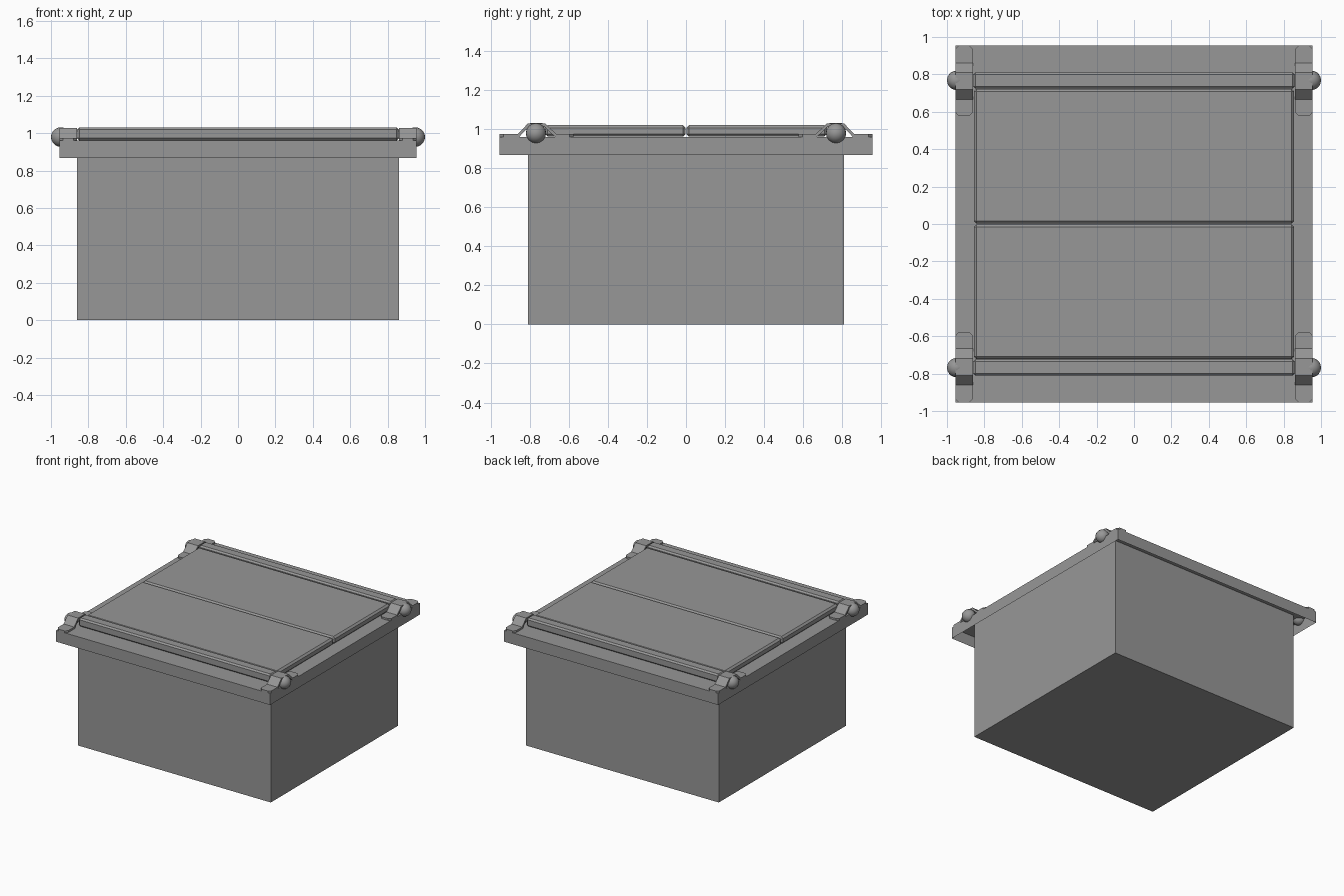
import bpy, bmesh, math
from mathutils import Matrix

cube = bpy.data.objects.get("Cube")
if cube:
    bpy.data.objects.remove(cube, do_unlink=True)

grey = bpy.data.materials.new("plain_grey")
grey.use_nodes = True
colour = (0.31, 0.31, 0.31, 1)
grey.diffuse_color = colour
grey.node_tree.nodes["Principled BSDF"].inputs["Base Color"].default_value = colour


def finish(name, bm):
    mesh = bpy.data.meshes.new(name)
    bm.to_mesh(mesh)
    bm.free()
    mesh.materials.append(grey)
    ob = bpy.data.objects.new(name, mesh)
    bpy.context.collection.objects.link(ob)
    return ob


def box(name, x, y, z, bevel=0, open_below=False):
    """Box from (min, max) ranges, optionally chamfered or open underneath."""
    bm = bmesh.new()
    bmesh.ops.create_cube(bm, size=1)
    for v in bm.verts:
        v.co = [r[0] if c < 0 else r[1] for c, r in zip(v.co, (x, y, z))]
    if open_below:
        low = [f for f in bm.faces if f.normal.z < -0.5]
        bmesh.ops.delete(bm, geom=low, context='FACES_ONLY')
    ob = finish(name, bm)
    if bevel:
        mod = ob.modifiers.new("chamfer", 'BEVEL')
        mod.width = bevel
        mod.segments = 1
    return ob


def strap(name, sx, sy):
    """Bent hinge strap with clipped corners: (y, z, half width) stations."""
    stations = [(0.955, 0.975, 0.028), (0.935, 0.975, 0.047), (0.86, 0.975, 0.047),
                (0.81, 1.028, 0.047), (0.72, 1.028, 0.047), (0.665, 0.975, 0.047),
                (0.597, 0.975, 0.047), (0.577, 0.975, 0.028)]
    bm = bmesh.new()
    rows = [[bm.verts.new((sx * 0.908 + s * w, sy * y, z)) for s in (-1, 1)]
            for y, z, w in stations]
    for a, b in zip(rows, rows[1:]):
        bm.faces.new((a[0], a[1], b[1], b[0]))
    bmesh.ops.recalc_face_normals(bm, faces=bm.faces)
    bm.normal_update()
    if sum(f.normal.z for f in bm.faces) < 0:
        bmesh.ops.reverse_faces(bm, faces=bm.faces)
    ob = finish(name, bm)
    mod = ob.modifiers.new("thickness", 'SOLIDIFY')
    mod.thickness = 0.016
    mod.offset = -1


def knob(name, sx, sy):
    """Round axle end."""
    bm = bmesh.new()
    bmesh.ops.create_uvsphere(bm, u_segments=16, v_segments=10, radius=0.052)
    bmesh.ops.transform(bm, verts=bm.verts, matrix=Matrix.Translation(
        (sx * 0.948, sy * 0.768, 0.979)) @ Matrix.Rotation(math.pi / 2, 4, 'Y'))
    for f in bm.faces:
        f.smooth = True
    finish(name, bm)


# Container and the hollow flange around its top
box("container", (-0.86, 0.86), (-0.81, 0.81), (0, 0.958))
box("rim", (-0.955, 0.955), (-0.955, 0.955), (0.868, 0.96), open_below=True)

# Double lid, hinge bars, straps and axle ends
for sy, side in ((-1, "front"), (1, "back")):
    box(side + "_lid", (-0.856, 0.856), sorted((sy * 0.002, sy * 0.722)),
        (0.961, 1.02), 0.014)
    box(side + "_hinge_bar", (-0.86, 0.86), sorted((sy * 0.724, sy * 0.81)),
        (0.961, 1.03), 0.012)
    for sx, hand in ((-1, "right"), (1, "left")):
        strap(f"{side}_{hand}_strap", sx, sy)
        knob(f"{side}_{hand}_axle_end", sx, sy)
